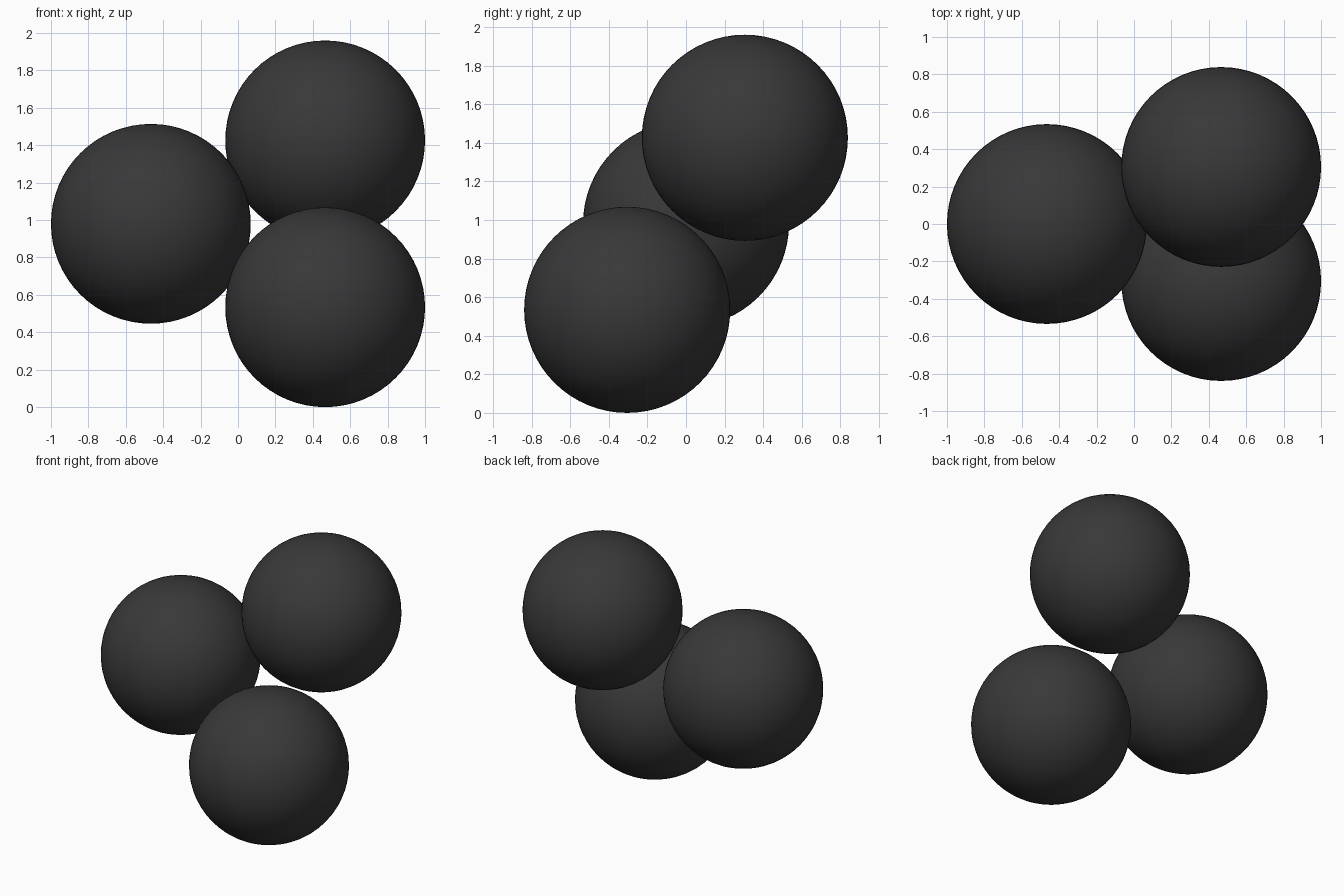
import bpy

if "Cube" in bpy.data.objects:
    bpy.data.objects.remove(bpy.data.objects["Cube"])

RADIUS = 0.534

# Single dark grey colour
dark = bpy.data.materials.new("dark_grey")
dark.diffuse_color = (0.04, 0.04, 0.04, 1.0)
dark.use_nodes = True
dark.node_tree.nodes["Principled BSDF"].inputs["Base Color"].default_value = dark.diffuse_color


def ball(name, centre):
    bpy.ops.mesh.primitive_uv_sphere_add(
        segments=64, ring_count=32, radius=RADIUS, location=centre)
    obj = bpy.context.object
    obj.name = name
    obj.data.materials.append(dark)
    bpy.ops.object.shade_smooth()


# Three touching balls in a tilted triangle
ball("left_ball", (-0.466, 0.0, 0.98))
ball("upper_right_ball", (0.466, 0.305, 1.426))
ball("lower_right_ball", (0.466, -0.305, 0.534))
